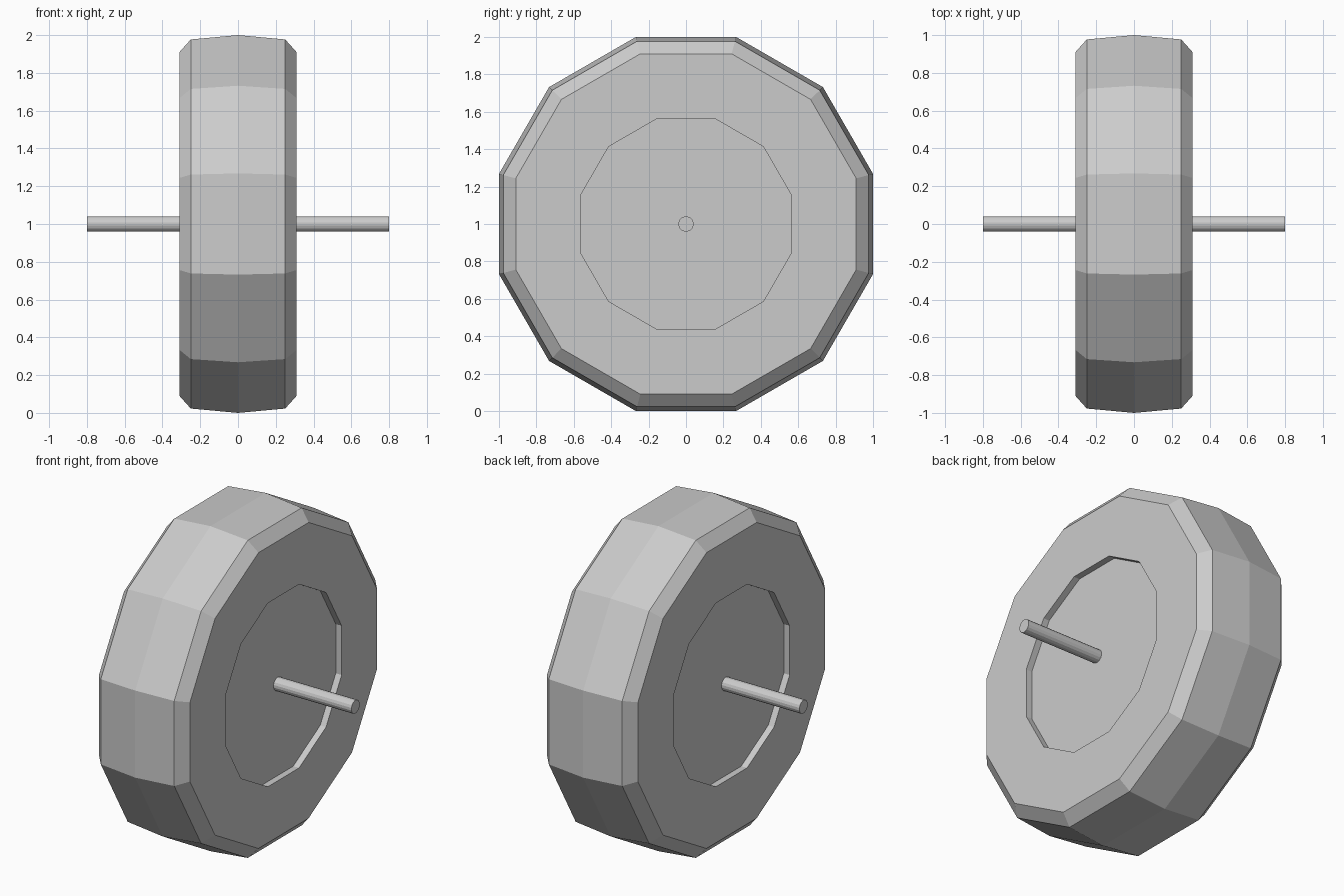
import bpy, bmesh
from math import cos, sin, pi

cube = bpy.data.objects.get("Cube")
if cube:
    bpy.data.objects.remove(cube, do_unlink=True)

# Single plain grey
grey = bpy.data.materials.new("light_grey")
grey.use_nodes = True
colour = (0.6, 0.6, 0.6, 1)
grey.diffuse_color = colour
grey.node_tree.nodes["Principled BSDF"].inputs["Base Color"].default_value = colour


def lathe(name, profile, sides):
    """Spin (x, apothem) points about the x axis, with flats facing the axes."""
    bm = bmesh.new()
    rings = []
    for x, apothem in profile:
        r = apothem / cos(pi / sides)
        angles = [2 * pi * (i + 0.5) / sides for i in range(sides)]
        rings.append([bm.verts.new((x, r * cos(a), r * sin(a))) for a in angles])
    for a, b in zip(rings, rings[1:]):
        for i in range(sides):
            j = (i + 1) % sides
            bm.faces.new((a[i], a[j], b[j], b[i]))
    bm.faces.new(rings[0])
    bm.faces.new(rings[-1])
    bmesh.ops.recalc_face_normals(bm, faces=bm.faces)
    mesh = bpy.data.meshes.new(name)
    bm.to_mesh(mesh)
    bm.free()
    mesh.materials.append(grey)
    obj = bpy.data.objects.new(name, mesh)
    obj.location.z = 1
    bpy.context.collection.objects.link(obj)
    return obj


# Wheel: recessed hub disc, side wall, bevelled shoulder, crowned tread
half = [(0.27, 0.565), (0.31, 0.565), (0.31, 0.91), (0.25, 0.977)]
profile = [(-x, r) for x, r in half] + [(0, 1)] + half[::-1]
lathe("wheel", profile, 12)

# Axle through the hub
lathe("axle", [(-0.8, 0.04), (0.8, 0.04)], 16)
